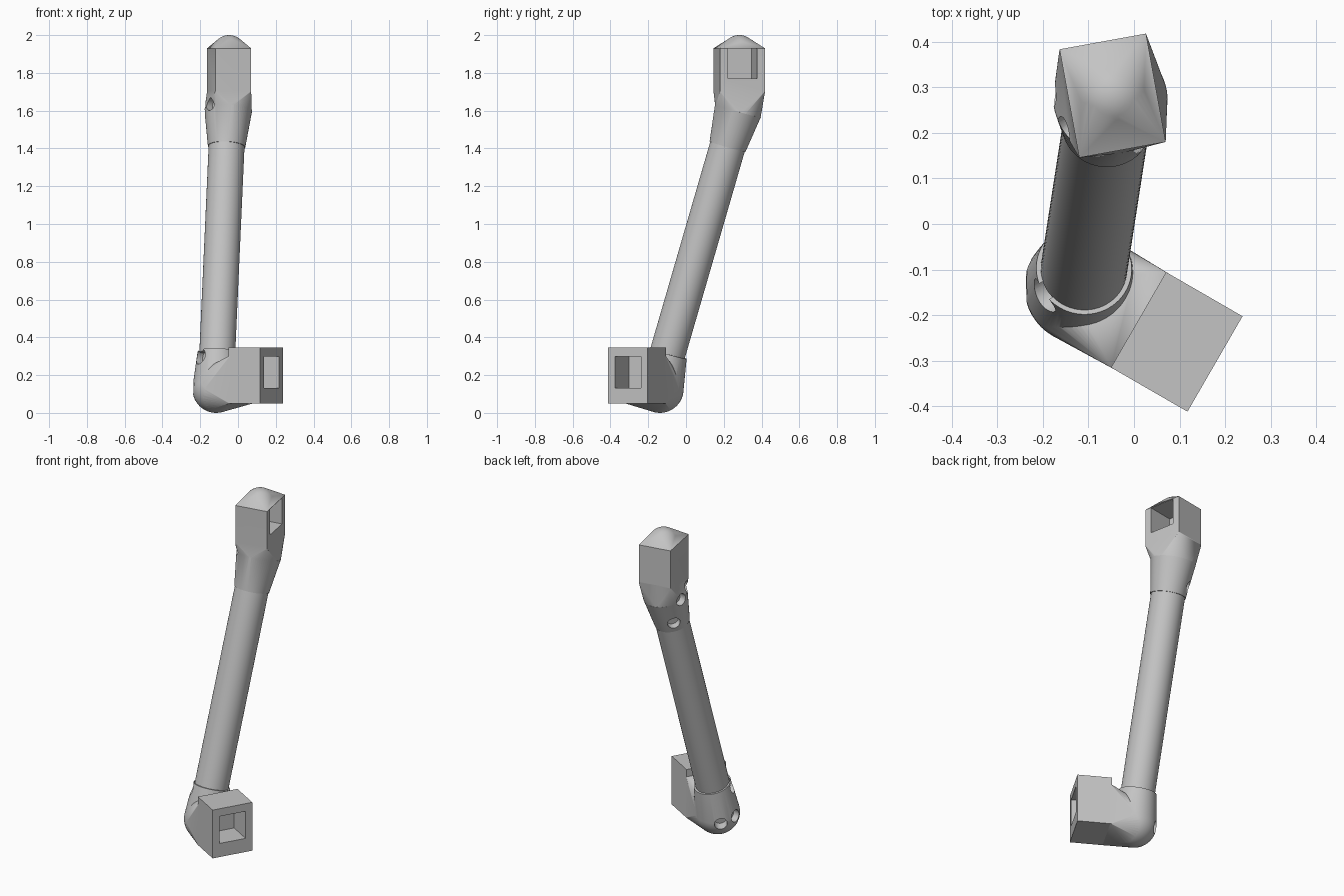
import bpy
import bmesh
from math import cos, sin, tau, radians
from mathutils import Vector, Matrix

cube = bpy.data.objects.get("Cube")
if cube:
    bpy.data.objects.remove(cube, do_unlink=True)

grey = bpy.data.materials.new("plain_grey")
grey.use_nodes = True
grey.diffuse_color = (0.55, 0.55, 0.55, 1)
grey.node_tree.nodes["Principled BSDF"].inputs["Base Color"].default_value = (0.55, 0.55, 0.55, 1)

# Leaning axis of the tube
AXIS = Vector((0.045, 0.29, 1)).normalized()
TILT = AXIS.to_track_quat("Z", "Y").to_matrix()


def on_axis(z):
    return Vector((-0.124 + 0.045 * z, -0.189 + 0.29 * z, z))


def disk(z, r, n=64):
    return [on_axis(z) + TILT @ Vector((r * cos(tau * i / n), r * sin(tau * i / n), 0))
            for i in range(n)]


def ball(center, r, n=48, rings=24):
    pts = []
    for j in range(1, rings):
        a = tau / 2 * j / rings
        pts += [center + r * Vector((sin(a) * cos(tau * i / n), sin(a) * sin(tau * i / n), cos(a)))
                for i in range(n)]
    return pts + [center + Vector((0, 0, r)), center - Vector((0, 0, r))]


def block(center, angle, length, width, z0, z1):
    rot = Matrix.Rotation(radians(angle), 3, "Z")
    return [Vector(center) + rot @ Vector((sx * length / 2, sy * width / 2, 0)) + Vector((0, 0, z))
            for sx in (-1, 1) for sy in (-1, 1) for z in (z0, z1)]


def hull(name, pts):
    bm = bmesh.new()
    for p in pts:
        bm.verts.new(p)
    res = bmesh.ops.convex_hull(bm, input=bm.verts)
    loose = [v for v in bm.verts if not v.link_faces]
    bmesh.ops.delete(bm, geom=loose, context="VERTS")
    bmesh.ops.dissolve_limit(bm, angle_limit=0.002, verts=bm.verts, edges=bm.edges)
    bmesh.ops.recalc_face_normals(bm, faces=bm.faces)
    mesh = bpy.data.meshes.new(name)
    bm.to_mesh(mesh)
    bm.free()
    mesh.materials.append(grey)
    obj = bpy.data.objects.new(name, mesh)
    bpy.context.collection.objects.link(obj)
    return obj


def combine(obj, other, operation):
    mod = obj.modifiers.new(operation.lower(), "BOOLEAN")
    mod.operation, mod.object, mod.solver = operation, other, "EXACT"
    bpy.context.view_layer.objects.active = obj
    bpy.ops.object.modifier_apply(modifier=mod.name)
    bpy.data.objects.remove(other, do_unlink=True)


def screw_hole(obj, z, direction, r, surface):
    # Round pocket square to the leaning axis
    d = Vector(direction)
    d = (d - AXIS * d.dot(AXIS)).normalized()
    side = AXIS.cross(d)
    ring = [r * (AXIS * cos(tau * i / 24) + side * sin(tau * i / 24)) for i in range(24)]
    pts = [on_axis(z) + d * t + p for t in (surface - 0.045, surface + 0.1) for p in ring]
    combine(obj, hull("hole_cutter", pts), "DIFFERENCE")


def smooth(obj):
    bpy.ops.object.select_all(action="DESELECT")
    obj.select_set(True)
    bpy.context.view_layer.objects.active = obj
    bpy.ops.object.shade_smooth_by_angle(angle=radians(30))


# Straight tube
tube = hull("tube", disk(0.31, 0.095) + disk(1.42, 0.095))

# Upper socket: tapered collar, neck and domed square head
HEAD = Vector((-0.047, 0.282, 0))
upper = hull("upper_socket", disk(1.41, 0.099) + disk(1.6, 0.126))
neck = hull("neck", disk(1.598, 0.1255) + block(HEAD, 10.3, 0.193, 0.242, 1.70, 1.705))
head = hull("head", block(HEAD, 10.3, 0.193, 0.242, 1.70, 1.93)
            + ball(HEAD + Vector((0, 0, 1.91)), 0.09))
combine(upper, neck, "UNION")
combine(upper, head, "UNION")
slot = Matrix.Rotation(radians(10.3), 3, "Z") @ Vector((0.0965, 0, 0))
combine(upper, hull("slot_cutter", block(HEAD + slot, 10.3, 0.32, 0.157, 1.77, 1.928)), "DIFFERENCE")
screw_hole(upper, 1.61, (-0.76, -0.64, 0), 0.035, 0.125)
screw_hole(upper, 1.60, (-1, 0.15, 0), 0.036, 0.125)
screw_hole(upper, 1.47, (-0.7, 0.7, 0), 0.036, 0.105)

# Lower elbow: round joint, collar and arm swept into the square end
JOINT = Vector((-0.116, -0.138, 0.125))
END = Vector((0.094, -0.259, 0))
elbow = hull("elbow", ball(JOINT, 0.125) + disk(0.315, 0.105))
back = Matrix.Rotation(radians(-30), 3, "Z") @ Vector((-0.092, 0, 0))
arm = hull("arm", ball(JOINT, 0.1248) + block(END + back, -30, 0.01, 0.242, 0.05, 0.30))
combine(elbow, arm, "UNION")
screw_hole(elbow, 0.28, (-0.84, -0.53, 0), 0.042, 0.11)
screw_hole(elbow, 0.13, (-1, 0.1, 0), 0.036, 0.12)
screw_hole(elbow, 0.13, (-0.6, 0.8, 0), 0.036, 0.12)

# Square end with its pocket
end = hull("square_end", block(END, -30, 0.194, 0.242, 0.05, 0.345))
combine(end, hull("slot_cutter", block(END - back * 1.05, -30, 0.30, 0.16, 0.133, 0.298)), "DIFFERENCE")

for part in (tube, upper, elbow, end):
    smooth(part)
